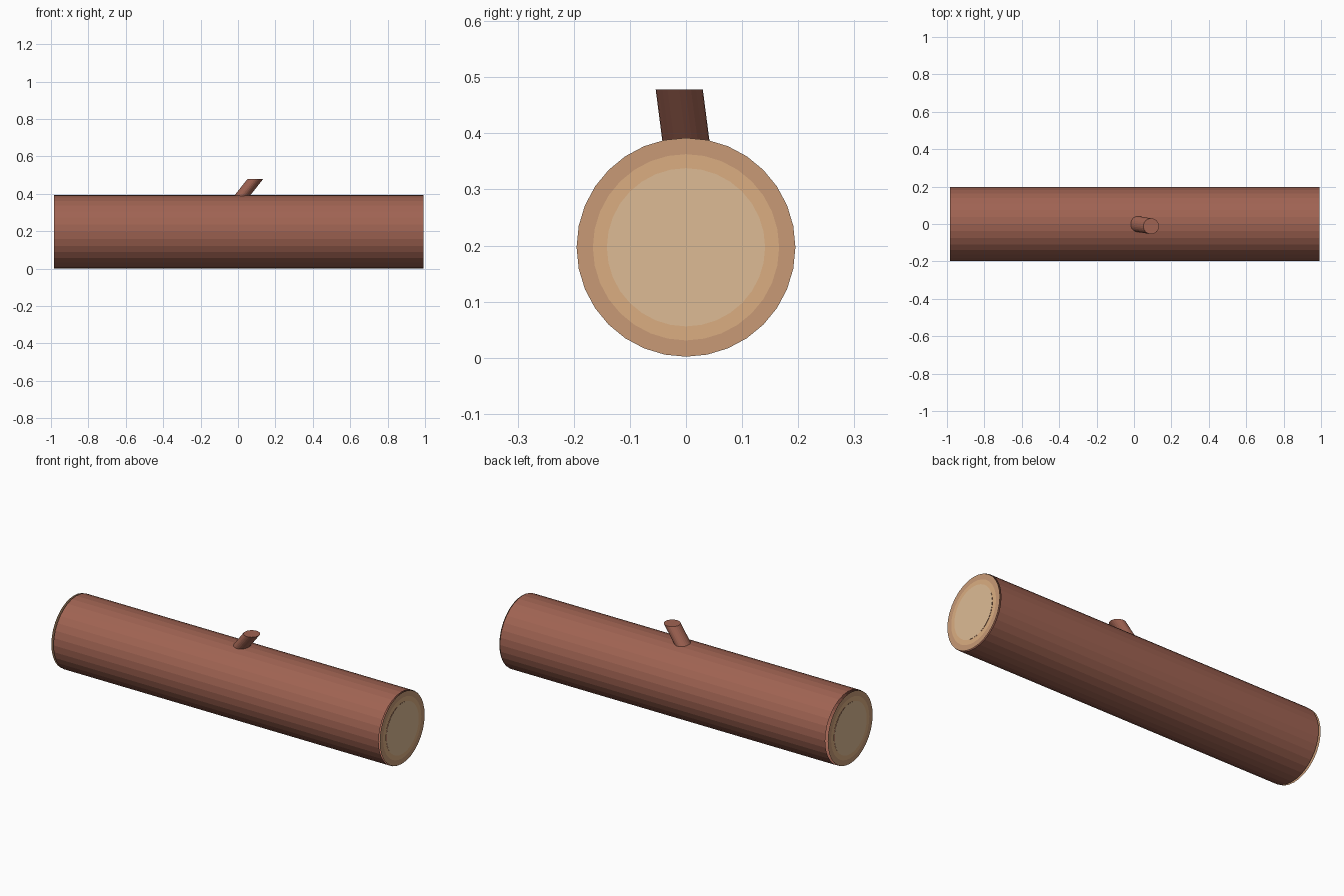
import bpy, bmesh
from math import cos, sin, tau

if "Cube" in bpy.data.objects:
    bpy.data.objects.remove(bpy.data.objects["Cube"])


def material(name, rgb):
    m = bpy.data.materials.new(name)
    m.diffuse_color = (*rgb, 1)
    m.use_nodes = True
    m.node_tree.nodes["Principled BSDF"].inputs["Base Color"].default_value = m.diffuse_color
    return m


BARK = material("bark", (0.35, 0.125, 0.085))
RIM = material("rim_wood", (0.578, 0.323, 0.181))
SAP = material("sap_wood", (0.708, 0.423, 0.22))
HEART = material("heart_wood", (0.723, 0.497, 0.301))
SIDES, CZ = 32, 0.197


def ring_x(x, r):
    # circle around the log axis
    return [(x, r * cos(tau * i / SIDES), CZ + r * sin(tau * i / SIDES)) for i in range(SIDES)]


def loft(name, loops, mats, cap=False, normal_x=None):
    # join successive loops; one material per band
    bm = bmesh.new()
    rows = [[bm.verts.new(p) for p in loop] for loop in loops]
    n = len(rows[0])
    for k, (a, b) in enumerate(zip(rows, rows[1:])):
        for i in range(n):
            j = (i + 1) % n
            f = bm.faces.new((a[i], a[j], b[j], b[i]))
            f.material_index = min(k, len(mats) - 1)
    if cap:
        bm.faces.new(rows[-1])
        if len(rows) > 1:
            bm.faces.new(rows[0][::-1])
    bm.normal_update()
    if normal_x:
        for f in bm.faces:
            if f.normal.x * normal_x < 0:
                f.normal_flip()
    me = bpy.data.meshes.new(name)
    bm.to_mesh(me)
    bm.free()
    for m in mats:
        me.materials.append(m)
    ob = bpy.data.objects.new(name, me)
    bpy.context.collection.objects.link(ob)
    return ob


# open bark tube
loft("bark_tube", [ring_x(0.993, 0.197), ring_x(-0.984, 0.197)], [BARK])

# cut ends: two wood rings and a heartwood disc
for side, s in (("left", -1), ("right", 1)):
    loft(side + "_end_rings", [ring_x(s * 0.998, r) for r in (0.195, 0.166, 0.14)],
         [RIM, SAP], normal_x=s)
    loft(side + "_heartwood", [ring_x(s, 0.141)], [HEART], cap=True, normal_x=s)


# slanted branch stub with a level top
def ring_z(x, y, z, r=0.042, n=24):
    return [(x + r * cos(tau * i / n), y + r * sin(tau * i / n), z) for i in range(n)]


loft("branch_stub", [ring_z(0.006, 0.002, 0.37), ring_z(0.092, -0.012, 0.478)], [BARK], cap=True)
